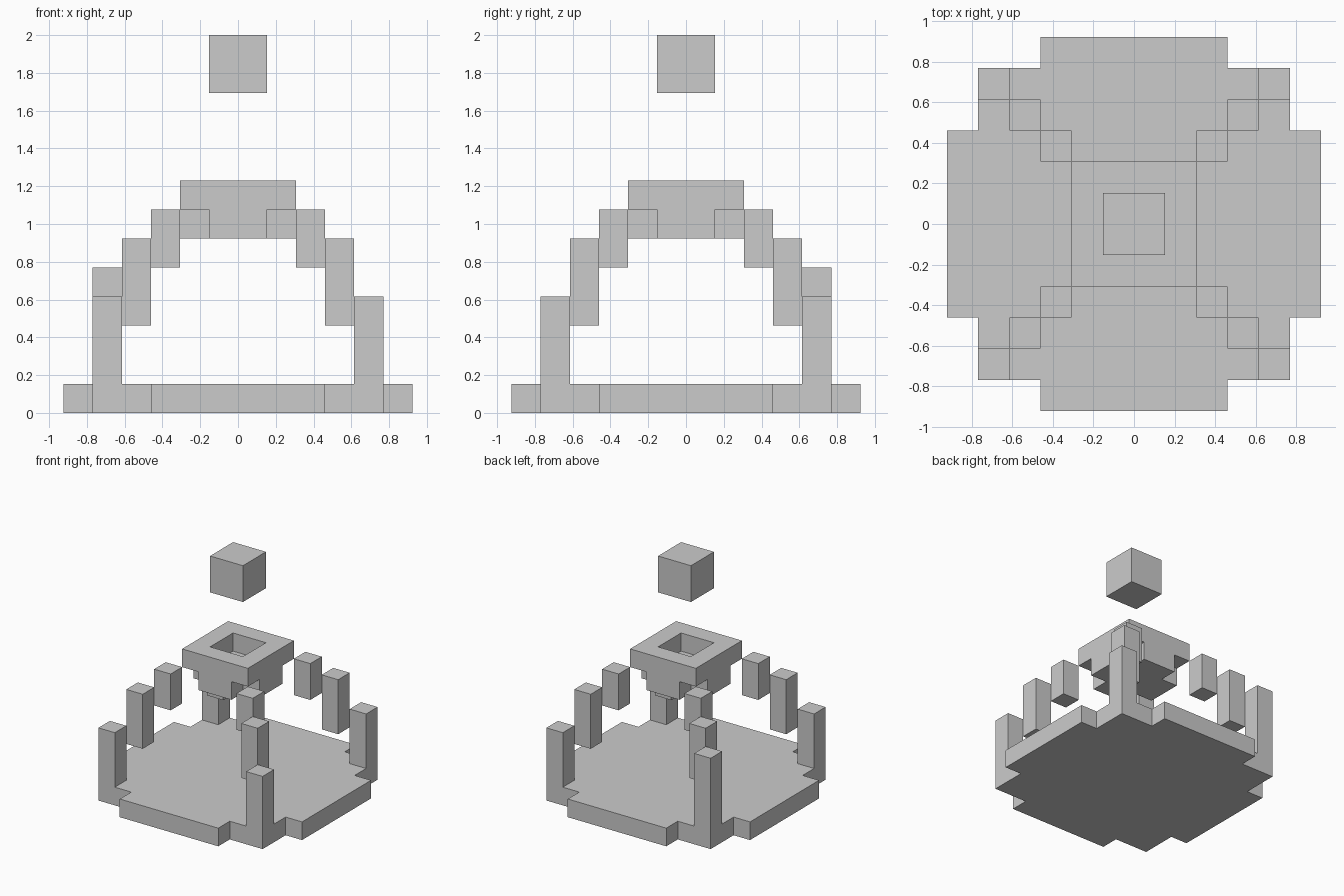
import bpy, bmesh
from mathutils import Vector

if "Cube" in bpy.data.objects:
    bpy.data.objects.remove(bpy.data.objects["Cube"])

U = 2 / 13  # one grid cell; the model is 13 cells tall


def prism(name, outline, z0, z1):
    """Extrude a closed outline (in cells) from z0 to z1."""
    bm = bmesh.new()
    face = bm.faces.new([bm.verts.new((x * U, y * U, z0 * U)) for x, y in outline])
    top = bmesh.ops.extrude_face_region(bm, geom=[face])["geom"]
    verts = [v for v in top if isinstance(v, bmesh.types.BMVert)]
    bmesh.ops.translate(bm, verts=verts, vec=Vector((0, 0, (z1 - z0) * U)))
    bmesh.ops.recalc_face_normals(bm, faces=bm.faces)
    mesh = bpy.data.meshes.new(name)
    bm.to_mesh(mesh)
    bm.free()
    obj = bpy.data.objects.new(name, mesh)
    bpy.context.collection.objects.link(obj)
    return obj


def rect(x0, x1, y0, y1):
    return [(x0, y0), (x1, y0), (x1, y1), (x0, y1)]


def four_way(quarter):
    """Repeat one corner's points around the centre."""
    points = []
    for _ in range(4):
        points += quarter
        quarter = [(-y, x) for x, y in quarter]
    return points


# Stepped base plate
prism("base_plate", four_way([(6, -3), (6, 3), (5, 3), (5, 5), (3, 5), (3, 6)][1:]), 0, 1)

# Three stepped posts rising inward at each corner
for sx in (-1, 1):
    for sy in (-1, 1):
        tall = sx < 0 < sy  # the back left corner post is one cell taller
        steps = (("outer", 4, 1, 5 if tall else 4), ("middle", 3, 3, 6), ("inner", 2, 5, 7))
        for label, a, z0, z1 in steps:
            x, y = sx * (a + 0.5), sy * (a + 0.5)
            prism(f"{label}_post", rect(x - .5, x + .5, y - .5, y + .5), z0, z1)

# Crown: cross-shaped underside and square frame with a recess
prism("crown_cross", four_way([(2, 1), (1, 1), (1, 2)]), 6, 7)
frame = prism("crown_frame", rect(-2, 2, -2, 2), 7, 8)
cutter = prism("recess_cutter", rect(-1, 1, -1, 1), 6.5, 8.5)
cutter.hide_render = True
cutter.hide_set(True)
cut = frame.modifiers.new("recess", "BOOLEAN")
cut.object = cutter
cut.solver = "EXACT"

# Floating cube above the crown
prism("floating_cube", rect(-1, 1, -1, 1), 11, 13)
